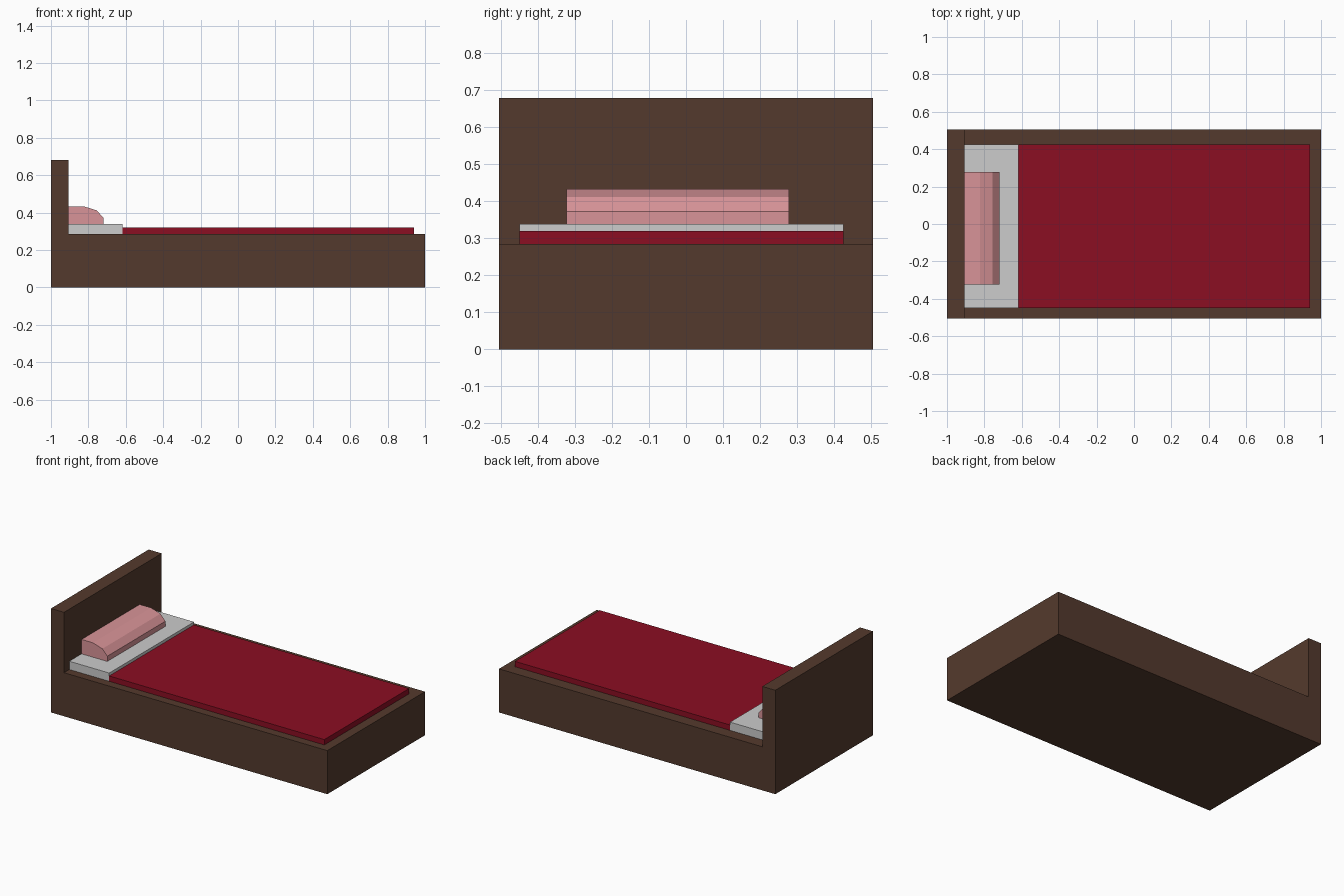
import bpy, bmesh

if "Cube" in bpy.data.objects:
    bpy.data.objects.remove(bpy.data.objects["Cube"])


def lin(c):
    c /= 255
    return c / 12.92 if c <= 0.04045 else ((c + 0.055) / 1.055) ** 2.4


def material(name, r, g, b):
    m = bpy.data.materials.new(name)
    m.diffuse_color = (lin(r), lin(g), lin(b), 1)
    m.use_nodes = True
    m.node_tree.nodes["Principled BSDF"].inputs["Base Color"].default_value = m.diffuse_color
    return m


def extrude_profile(name, profile, y0, y1, mat):
    """Extrude an XZ outline along y into a closed solid."""
    bm = bmesh.new()
    face = bm.faces.new([bm.verts.new((x, y0, z)) for x, z in profile])
    out = bmesh.ops.extrude_face_region(bm, geom=[face])
    verts = [g for g in out["geom"] if isinstance(g, bmesh.types.BMVert)]
    bmesh.ops.translate(bm, verts=verts, vec=(0, y1 - y0, 0))
    bmesh.ops.recalc_face_normals(bm, faces=bm.faces[:])
    me = bpy.data.meshes.new(name)
    bm.to_mesh(me)
    bm.free()
    me.materials.append(mat)
    ob = bpy.data.objects.new(name, me)
    bpy.context.collection.objects.link(ob)
    return ob


def rect(x0, x1, z0, z1):
    return [(x0, z0), (x1, z0), (x1, z1), (x0, z1)]


wood = material("dark brown wood", 84, 58, 45)
red = material("deep red", 139, 14, 34)
white = material("light grey", 204, 204, 204)
pink = material("pink", 217, 148, 152)

HEAD, TOP = -0.906, 0.285   # headboard front, frame top

# Bed base and headboard as one L-shaped solid
extrude_profile("bed_frame", [(-1, 0), (1, 0), (1, TOP), (HEAD, TOP),
                              (HEAD, 0.68), (-1, 0.68)], -0.505, 0.505, wood)

# Sheet at the head end, blanket over the rest
extrude_profile("sheet", rect(HEAD, -0.617, TOP, 0.339), -0.45, 0.426, white)
extrude_profile("blanket", rect(-0.617, 0.94, TOP, 0.32), -0.45, 0.426, red)

# Pillow with a faceted front edge
extrude_profile("pillow", [(HEAD, 0.339), (-0.72, 0.339), (-0.72, 0.373),
                           (-0.756, 0.412), (-0.823, 0.433), (HEAD, 0.433)],
                -0.323, 0.278, pink)
